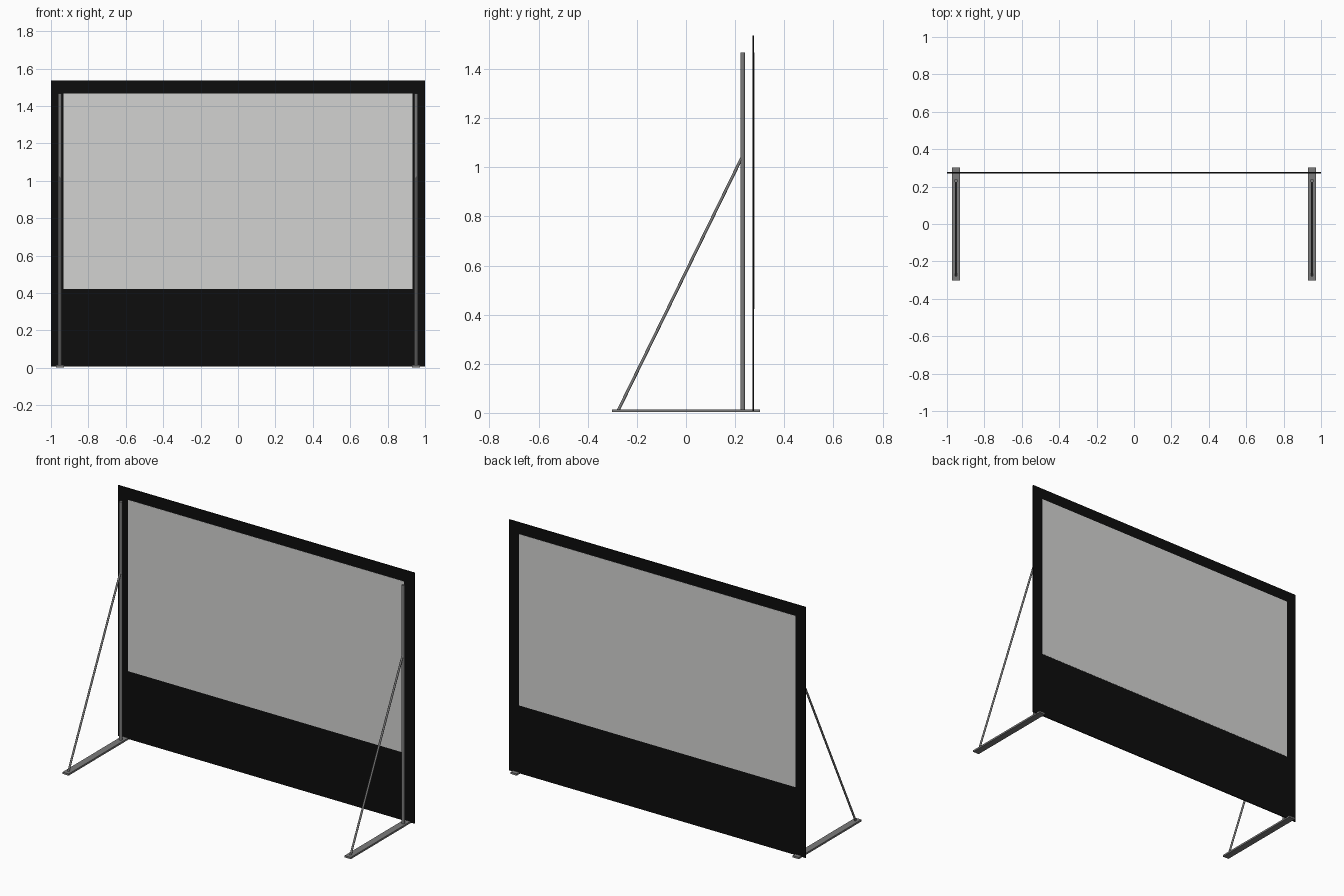
import bpy
from mathutils import Vector

if "Cube" in bpy.data.objects:
    bpy.data.objects.remove(bpy.data.objects["Cube"])


def material(name, rgb):
    m = bpy.data.materials.new(name)
    m.diffuse_color = (*rgb, 1)
    m.use_nodes = True
    m.node_tree.nodes["Principled BSDF"].inputs["Base Color"].default_value = m.diffuse_color
    return m


BLACK = material("black fabric", (0.004, 0.004, 0.004))
WHITE = material("screen white", (0.65, 0.65, 0.64))
METAL = material("grey metal", (0.2, 0.2, 0.2))


def box(name, lo, hi, mat):
    lo, hi = Vector(lo), Vector(hi)
    bpy.ops.mesh.primitive_cube_add(size=1, location=(lo + hi) / 2)
    ob = bpy.context.object
    ob.name = name
    ob.scale = hi - lo
    bpy.ops.object.transform_apply(location=False, rotation=False, scale=True)
    ob.data.materials.append(mat)
    return ob


def tube(name, a, b, radius, mat):
    a, b = Vector(a), Vector(b)
    bpy.ops.mesh.primitive_cylinder_add(vertices=16, radius=radius,
                                        depth=(b - a).length, location=(a + b) / 2)
    ob = bpy.context.object
    ob.name = name
    ob.rotation_euler = (b - a).to_track_quat('Z', 'Y').to_euler()
    ob.data.materials.append(mat)
    bpy.ops.object.shade_smooth_by_angle()
    return ob


# Black border around the projection surface
Y0, Y1 = 0.271, 0.277
BOTTOM, TOP = 0.008, 1.537
LOW, HIGH, HALF = 0.422, 1.467, 0.932
box("lower_skirt", (-1, Y0, BOTTOM), (1, Y1, LOW), BLACK)
box("top_border", (-1, Y0, HIGH), (1, Y1, TOP), BLACK)

# Projection surface, standing slightly proud on both faces
box("screen_panel", (-HALF, Y0 - 0.001, LOW), (HALF, Y1 + 0.001, HIGH), WHITE)

for side, s in (("left", -1), ("right", 1)):
    x = s * 0.952
    # Side border
    xs = sorted((s * HALF, s))
    box(side + "_border", (xs[0], Y0, LOW), (xs[1], Y1, HIGH), BLACK)
    # Flat foot, upright pole and diagonal brace
    box(side + "_foot", (x - 0.021, -0.302, 0.003), (x + 0.021, 0.302, 0.014), METAL)
    tube(side + "_pole", (x, 0.231, 0.01), (x, 0.231, 1.467), 0.01, METAL)
    tube(side + "_brace", (x, -0.277, 0.008), (x, 0.229, 1.043), 0.006, METAL)
